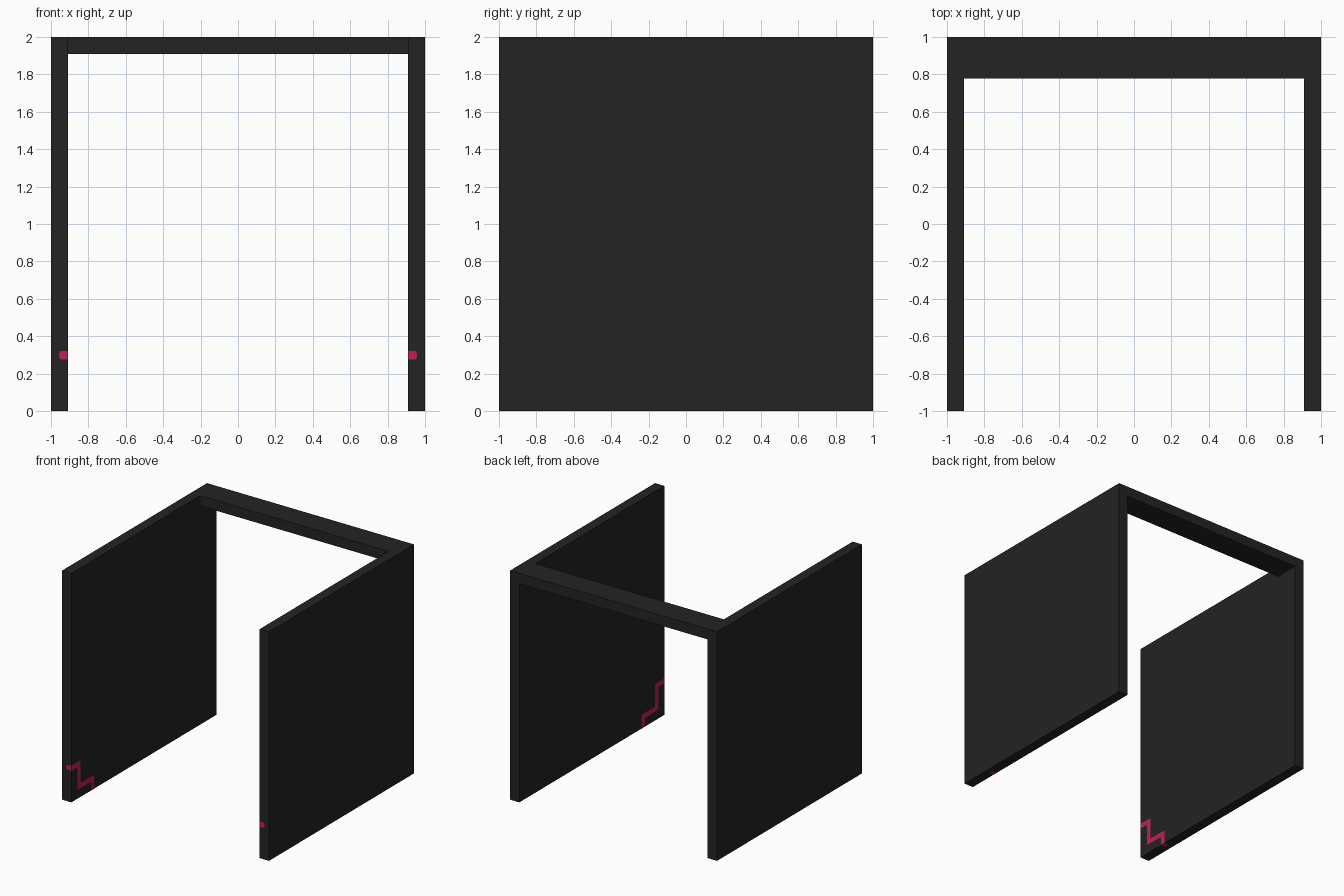
import bpy, bmesh
from mathutils import Vector

if "Cube" in bpy.data.objects:
    bpy.data.objects.remove(bpy.data.objects["Cube"])


def material(name, rgb):
    m = bpy.data.materials.new(name)
    m.diffuse_color = (*rgb, 1.0)
    m.use_nodes = True
    m.node_tree.nodes["Principled BSDF"].inputs["Base Color"].default_value = m.diffuse_color
    return m


BLACK = material("charcoal black", (0.017, 0.017, 0.017))
CRIMSON = material("crimson", (0.51, 0.016, 0.08))


def finish(bm, name, mat):
    bmesh.ops.recalc_face_normals(bm, faces=bm.faces[:])
    me = bpy.data.meshes.new(name)
    bm.to_mesh(me)
    bm.free()
    me.materials.append(mat)
    ob = bpy.data.objects.new(name, me)
    bpy.context.collection.objects.link(ob)
    return ob


def box(name, lo, hi, mat):
    bm = bmesh.new()
    bmesh.ops.create_cube(bm, size=1)
    for v in bm.verts:
        v.co = Vector([(a + b) / 2 + c * (b - a) for a, b, c in zip(lo, hi, v.co)])
    return finish(bm, name, mat)


def plate(name, pts, push, rounded, mat):
    """Thin plate: polygon with rounded corners (by index), extruded by push."""
    bm = bmesh.new()
    vs = [bm.verts.new(p) for p in pts]
    bm.faces.new(vs)
    bmesh.ops.bevel(bm, geom=[vs[i] for i in rounded], offset=0.014,
                    segments=4, profile=0.5, affect='VERTICES')
    r = bmesh.ops.extrude_face_region(bm, geom=bm.faces[:])
    bmesh.ops.translate(bm, vec=push,
                        verts=[g for g in r["geom"] if isinstance(g, bmesh.types.BMVert)])
    return finish(bm, name, mat)


INNER = 0.91      # inner side of the panels
H = 0.023         # half stripe width
T = 0.001         # stripe thickness
Y1, Y2, Z1, Z2 = -0.895, -0.71, 0.298, 0.10   # zigzag stripe centre lines

# Stepped stripe outline (y, z) on the inner faces
zigzag = [(-1, Z1 + H), (Y1 + H, Z1 + H), (Y1 + H, Z2 + H), (Y2 + H, Z2 + H), (Y2 + H, 0),
          (Y2 - H, 0), (Y2 - H, Z2 - H), (Y1 - H, Z2 - H), (Y1 - H, Z1 - H), (-1, Z1 - H)]

for s, side in ((-1, "left"), (1, "right")):
    # Side panel
    box(side + "_panel", sorted_lo := (min(s * INNER, s), -1, 0),
        (max(s * INNER, s), 1, 2), BLACK)
    a, b = s * INNER, s * 0.956
    # Stripe on the inner face
    plate(side + "_inner_stripe", [(a, y, z) for y, z in zigzag],
          (-s * T, 0, 0), (1, 2, 3, 6, 7, 8), CRIMSON)
    # Stripe end wrapping onto the front edge
    plate(side + "_front_stripe_end",
          [(a, -1, Z1 - H), (b, -1, Z1 - H), (b, -1, Z1 + H), (a, -1, Z1 + H)],
          (0, -T, 0), (1, 2), CRIMSON)
    # Stripe end wrapping onto the underside
    plate(side + "_bottom_stripe_end",
          [(a, Y2 - H, 0), (b, Y2 - H, 0), (b, Y2 + H, 0), (a, Y2 + H, 0)],
          (0, 0, -T), (1, 2), CRIMSON)

# Rear crossbar joining the panels at the top
box("rear_crossbar", (-INNER, 0.777, 1.91), (INNER, 1, 2), BLACK)
